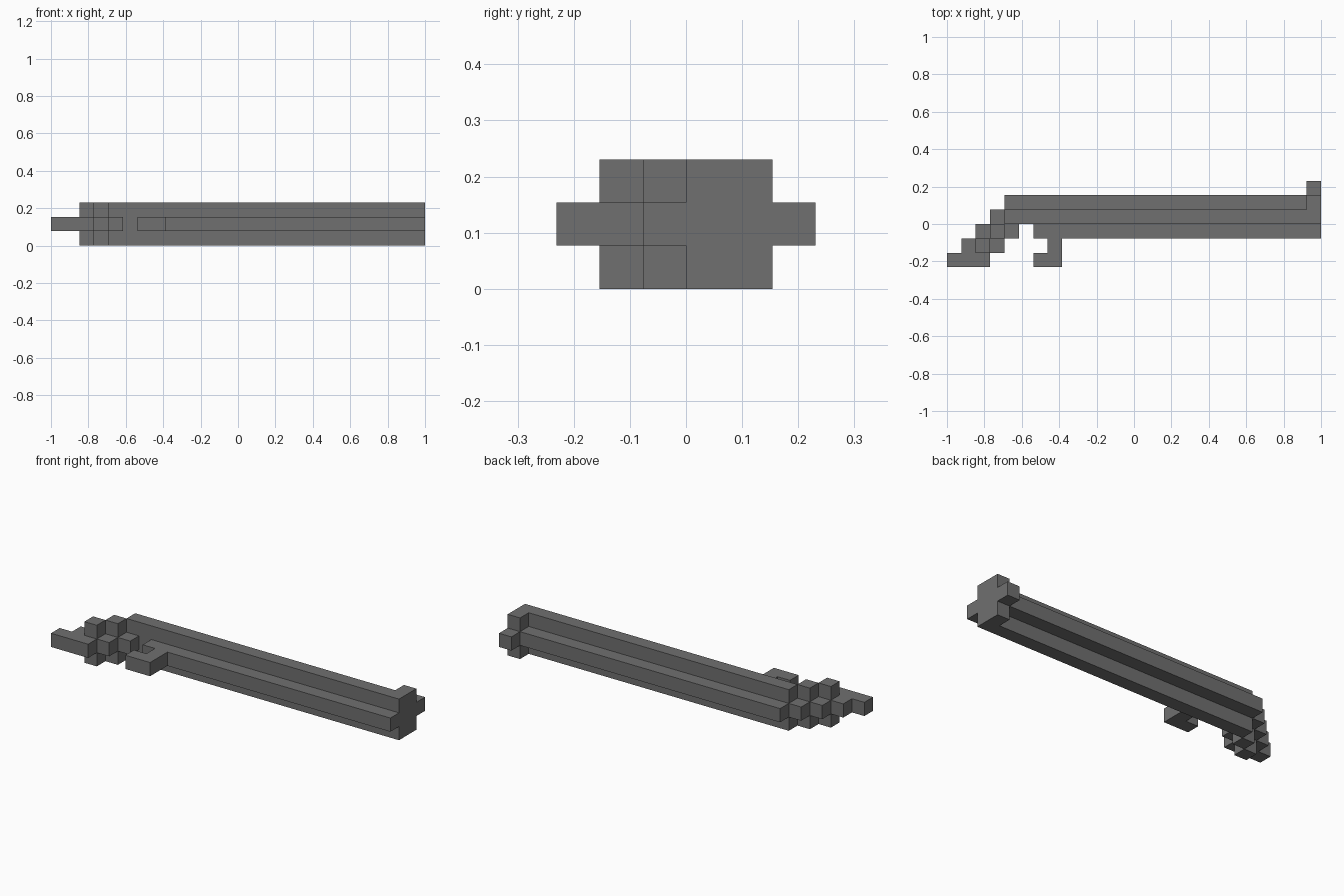
import bpy
import bmesh
from math import radians
from mathutils import Vector

cube = bpy.data.objects.get("Cube")
if cube:
    bpy.data.objects.remove(cube)

UNIT = 2 / 26                      # model is 26 x 6 x 3 blocks
ORIGIN = Vector((-13, -3, 0))

grey = bpy.data.materials.new("dark_grey")
grey.use_nodes = True
colour = (0.16, 0.16, 0.16, 1)
grey.diffuse_color = colour
grey.node_tree.nodes["Principled BSDF"].inputs["Base Color"].default_value = colour


def block(x, y, z):
    """Set of block cells covering half-open ranges."""
    return {(i, j, k) for i in range(*x) for j in range(*y) for k in range(*z)}


MID, FULL = (1, 2), (0, 3)

# Stepped grip: each row shifts one block, with a full-height centre block
grip = block((0, 3), (0, 1), MID) | block((3, 4), (3, 4), MID)
for row in (1, 2):
    grip |= block((row, row + 3), (row, row + 1), MID)
    grip |= block((row + 1, row + 2), (row, row + 1), FULL)

parts = {
    "stepped_grip": grip,
    "main_beam": block((4, 25), (3, 4), FULL),
    "back_rail": block((4, 25), (4, 5), MID),
    "front_rail": block((6, 26), (2, 3), MID),
    "front_hook": block((7, 8), (0, 2), MID) | block((6, 7), (0, 1), MID),
    "end_cap": block((25, 26), (3, 5), FULL) | block((25, 26), (5, 6), MID),
}
solid = set().union(*parts.values())


def skin(name, cells):
    """Make an object from the exposed sides of its cells."""
    bm = bmesh.new()
    for cell in cells:
        for axis in range(3):
            for sign in (-1, 1):
                n = Vector((0, 0, 0))
                n[axis] = sign
                if tuple(int(c + d) for c, d in zip(cell, n)) in solid:
                    continue
                u = Vector((0, 0, 0))
                u[(axis + 1) % 3] = 0.5
                v = n.cross(u)
                mid = Vector(cell) + Vector((0.5, 0.5, 0.5)) + n / 2 + ORIGIN
                corners = (mid - u - v, mid + u - v, mid + u + v, mid - u + v)
                bm.faces.new([bm.verts.new(c * UNIT) for c in corners])
    bmesh.ops.remove_doubles(bm, verts=bm.verts, dist=UNIT / 100)
    bmesh.ops.dissolve_limit(bm, angle_limit=radians(1),
                             verts=bm.verts, edges=bm.edges)
    mesh = bpy.data.meshes.new(name)
    bm.to_mesh(mesh)
    bm.free()
    mesh.materials.append(grey)
    bpy.context.collection.objects.link(bpy.data.objects.new(name, mesh))


for part_name, part_cells in parts.items():
    skin(part_name, part_cells)
